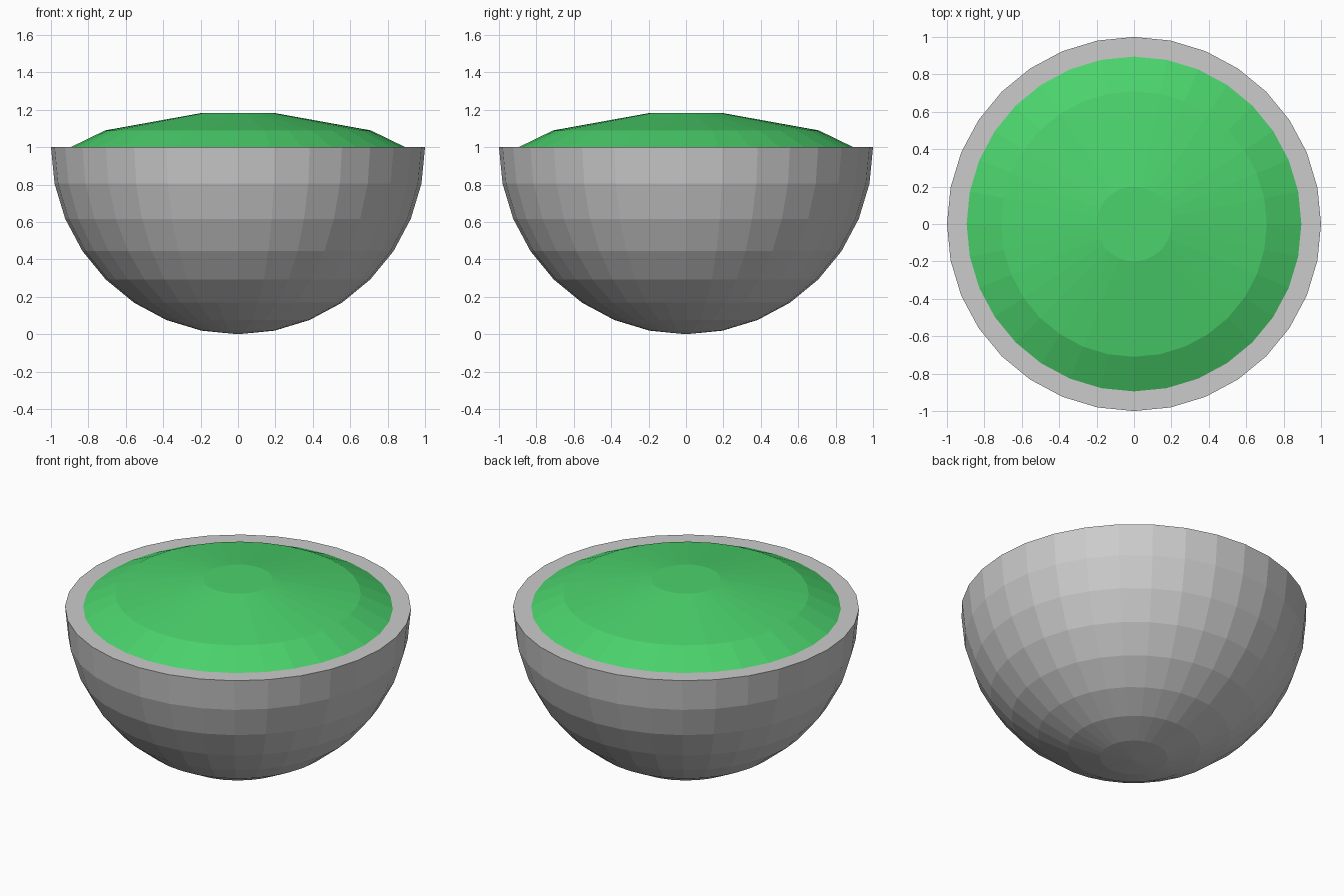
import bpy, bmesh, math

if "Cube" in bpy.data.objects:
    bpy.data.objects.remove(bpy.data.objects["Cube"])

SEGMENTS = 32
INNER = 0.895


def lathe(name, profile):
    """Revolve (radius, z) points around z; radius 0 makes a pole."""
    bm = bmesh.new()
    rings = []
    for r, z in profile:
        if r < 1e-6:
            rings.append([bm.verts.new((0, 0, z))] * SEGMENTS)
        else:
            rings.append([bm.verts.new((r * math.cos(a), r * math.sin(a), z))
                          for a in (math.tau * i / SEGMENTS for i in range(SEGMENTS))])
    for lo, hi in zip(rings, rings[1:]):
        for i in range(SEGMENTS):
            j = (i + 1) % SEGMENTS
            corners = list(dict.fromkeys((lo[i], lo[j], hi[j], hi[i])))
            bm.faces.new(corners)
    bmesh.ops.recalc_face_normals(bm, faces=bm.faces)
    mesh = bpy.data.meshes.new(name)
    bm.to_mesh(mesh)
    bm.free()
    obj = bpy.data.objects.new(name, mesh)
    bpy.context.collection.objects.link(obj)
    return obj


# Bowl: thick faceted hemisphere with a flat rim
angles = [math.pi / 2 * i / 8 for i in range(9)]
outer = [(math.sin(a), 1 - math.cos(a)) for a in angles]
inner = [(INNER * math.sin(a), 1 - INNER * math.cos(a)) for a in reversed(angles)]
lathe("bowl", outer + inner)

# Filling: shallow mound rising from the inner rim
filling = lathe("filling", [(INNER, 1.0), (0.71, 1.09), (0.2, 1.182), (0, 1.183)])
green = bpy.data.materials.new("green")
green.diffuse_color = (0.07, 0.65, 0.15, 1)
green.use_nodes = True
green.node_tree.nodes["Principled BSDF"].inputs["Base Color"].default_value = green.diffuse_color
filling.data.materials.append(green)
